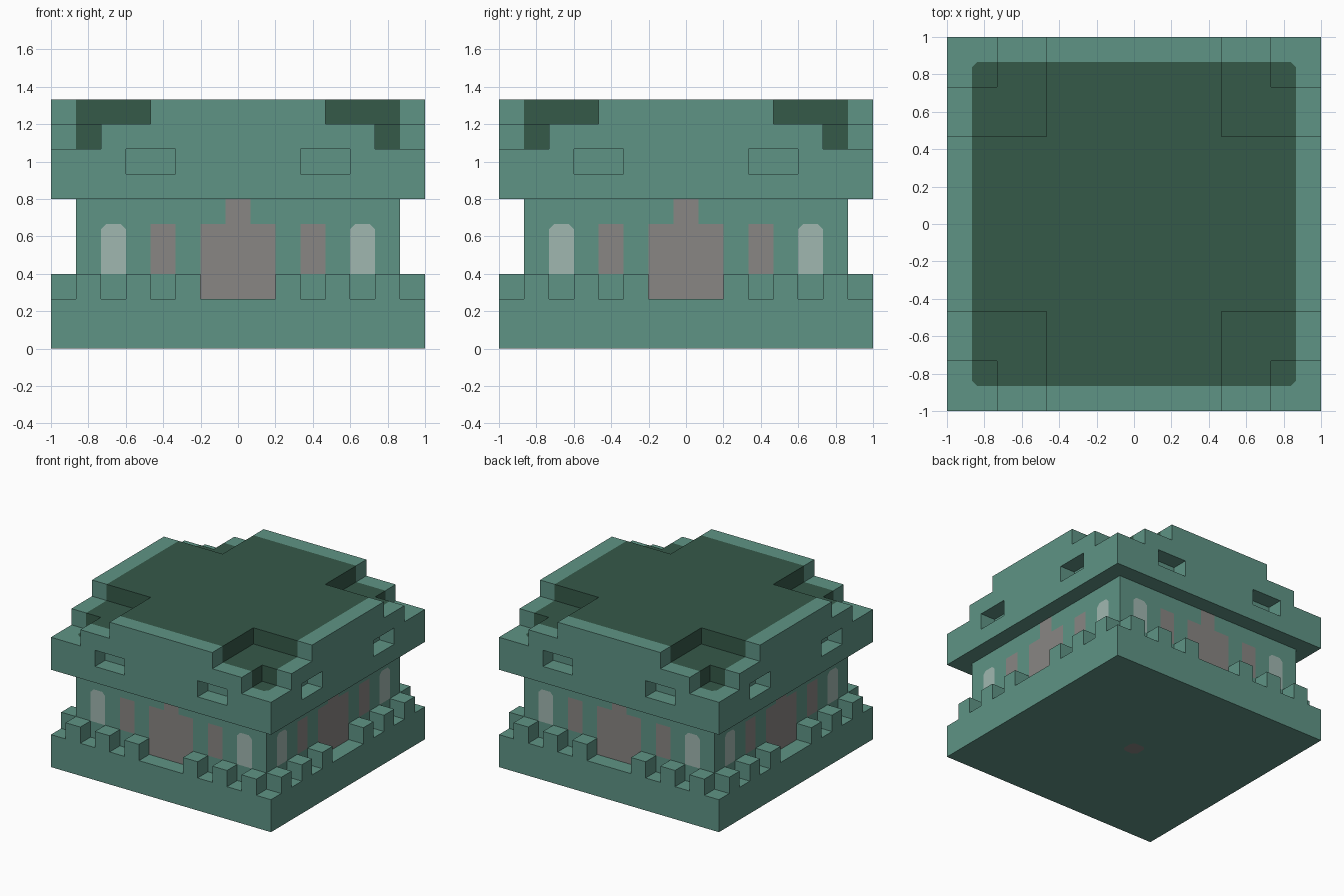
import bpy, bmesh
from mathutils import Vector

U = 2 / 15          # the building is laid out in blocks of this size
SIDE, LAYERS = 7, 10

if "Cube" in bpy.data.objects:
    bpy.data.objects.remove(bpy.data.objects["Cube"])


def make_material(name, colour):
    mat = bpy.data.materials.new(name)
    mat.use_nodes = True
    mat.diffuse_color = (*colour, 1)
    mat.node_tree.nodes["Principled BSDF"].inputs["Base Color"].default_value = (*colour, 1)
    return mat


GREEN, DARK, GREY, PALE = range(4)
materials = [
    make_material("green stone", (0.114, 0.296, 0.235)),
    make_material("dark green roof", (0.036, 0.100, 0.066)),
    make_material("grey door", (0.250, 0.238, 0.227)),
    make_material("pale window", (0.352, 0.474, 0.434)),
]


def part_at(i, j, k):
    """Name of the part filling a block, or None where it is empty."""
    a, b = abs(i), abs(j)
    near, far = min(a, b), max(a, b)
    if far > SIDE or not 0 <= k < LAYERS:
        return None
    if k < 2:
        return "base"
    if k < 6:
        if far < SIDE:
            return "chamber"
        return "battlements" if k == 2 and near in (2, 4, 6) else None
    # stepped roof corners and side recesses
    if (k == 9 and near >= 4) or (k == 8 and near >= 6):
        return None
    if k == 7 and far == SIDE and near in (3, 4):
        return None
    return "roof"


def colour_at(part, cell, normal):
    """Colour of one exposed block face."""
    i, j, k = cell
    if part == "chamber" and normal.z == 0:
        along = abs(j) if normal.x else abs(i)
        if (along <= 1 and k < 5) or (along == 0 and k == 5):
            return GREY
        if k in (3, 4):
            return {3: GREY, 5: PALE}.get(along, GREEN)
    if part == "roof":
        outside = Vector(cell) + normal
        if max(abs(outside.x), abs(outside.y)) < SIDE and outside.z >= 8:
            return DARK
    if part == "base" and k == 0 and normal.z < 0 and i == j == 0:
        return GREY
    return GREEN


def clipped_corner(part, co):
    """True at corners of painted areas that are cut diagonally."""
    x, y, z = (round(abs(c) / U, 2) for c in co)
    if part == "chamber":
        return z == 5 and min(x, y) in (4.5, 5.5)
    if part == "roof":
        return z == 8 and x == y == 6.5
    return part == "base" and z == 0 and x == y == 0.5


def build_part(part):
    bm = bmesh.new()
    span = range(-SIDE, SIDE + 1)
    cells = [(i, j, k) for i in span for j in span for k in range(LAYERS)
             if part_at(i, j, k) == part]
    normals = [Vector(s * (axis == a) for a in range(3)) for axis in range(3) for s in (1, -1)]
    for cell in cells:
        for n in normals:
            if part_at(*(int(c) for c in Vector(cell) + n)):
                continue
            t = Vector((abs(n.z), abs(n.x), abs(n.y)))
            w = n.cross(t)
            middle = Vector(cell) + Vector((0, 0, 0.5)) + n / 2
            corners = [middle + (p * t + q * w) / 2
                       for p, q in ((-1, -1), (1, -1), (1, 1), (-1, 1))]
            face = bm.faces.new([bm.verts.new(c * U) for c in corners])
            face.material_index = colour_at(part, cell, n)
    bmesh.ops.remove_doubles(bm, verts=bm.verts[:], dist=0.001)
    corners = [v for v in bm.verts if clipped_corner(part, v.co)]
    if corners:
        bmesh.ops.bevel(bm, geom=corners, offset=0.028, offset_type='OFFSET',
                        segments=1, profile=0.5, affect='VERTICES', material=GREEN)
    # merge the flat block faces into clean panels
    bmesh.ops.dissolve_limit(bm, angle_limit=0.01, verts=bm.verts[:],
                             edges=bm.edges[:], delimit={'MATERIAL'})
    mesh = bpy.data.meshes.new(part)
    bm.to_mesh(mesh)
    bm.free()
    for mat in materials:
        mesh.materials.append(mat)
    bpy.context.collection.objects.link(bpy.data.objects.new(part, mesh))


for name in ("base", "battlements", "chamber", "roof"):
    build_part(name)
